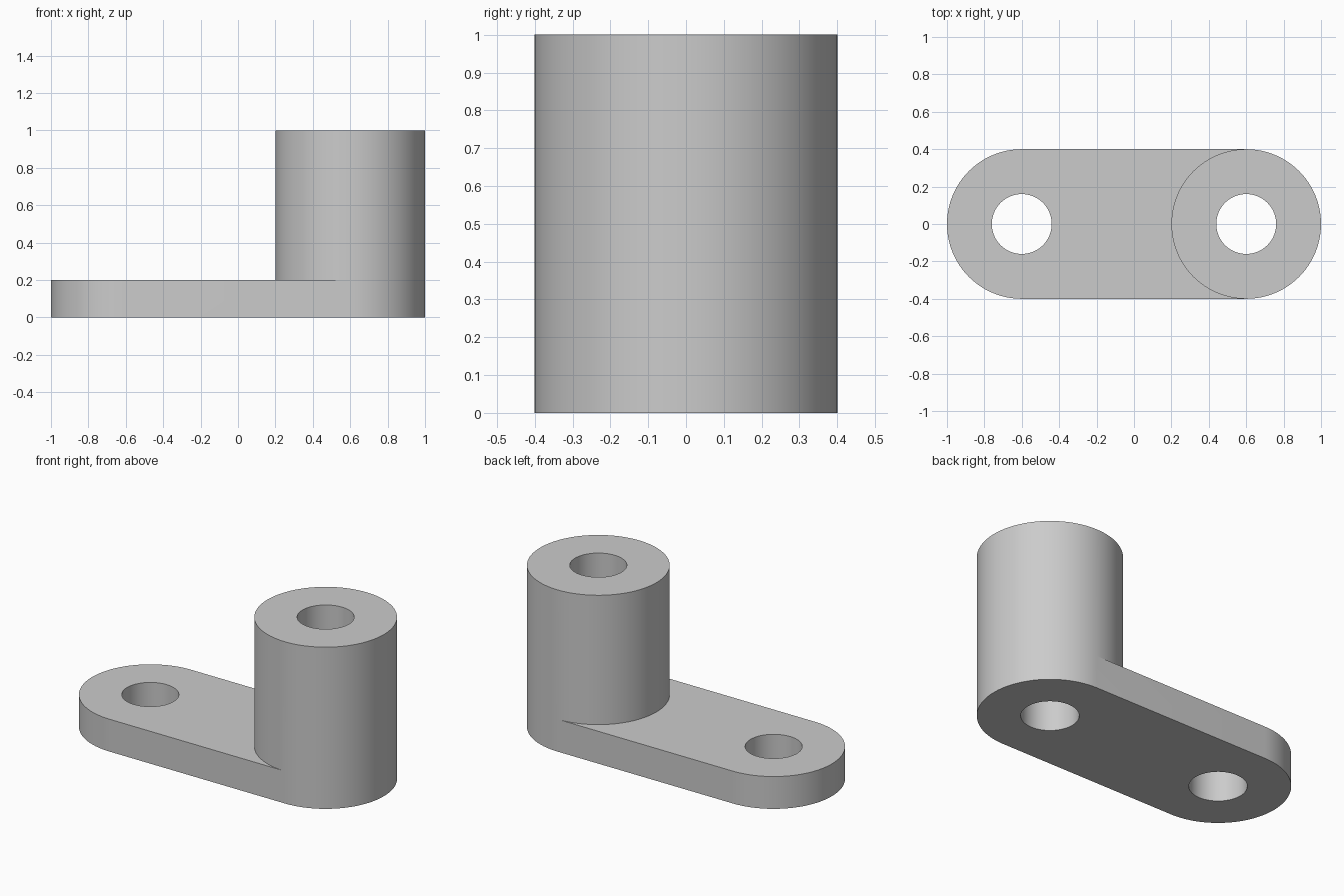
import bpy
import bmesh
from math import sin, cos, pi, radians

if "Cube" in bpy.data.objects:
    bpy.data.objects.remove(bpy.data.objects["Cube"], do_unlink=True)

SEGMENTS = 96
OFFSET = 0.6        # distance of each bore axis from the centre
OUTER, BORE = 0.4, 0.16
PLATE_TOP, POST_TOP = 0.2, 1.0


def arc(cx, radius, start, sweep):
    """Points on an arc centred on the x axis, both ends included."""
    steps = round(SEGMENTS * abs(sweep) / 360)
    return [(cx + radius * cos(radians(start + sweep * i / steps)),
             radius * sin(radians(start + sweep * i / steps)))
            for i in range(steps + 1)]


def circle(cx, radius):
    return arc(cx, radius, 0, 360)[:-1]


def wall(bm, loop, z0, z1):
    """Vertical wall standing on a closed loop."""
    low = [bm.verts.new((x, y, z0)) for x, y in loop]
    high = [bm.verts.new((x, y, z1)) for x, y in loop]
    for i in range(len(loop)):
        j = (i + 1) % len(loop)
        bm.faces.new((low[i], low[j], high[j], high[i]))


def cap(bm, loops, z, up):
    """Flat face filling the first loop, pierced by the others."""
    edges = []
    for loop in loops:
        ring = [bm.verts.new((x, y, z)) for x, y in loop]
        edges += [bm.edges.new((ring[i - 1], ring[i])) for i in range(len(ring))]
    bmesh.ops.triangle_fill(bm, edges=edges, use_beauty=True, normal=(0, 0, up))


far_end = arc(-OFFSET, OUTER, 90, 180)
outline = far_end + arc(OFFSET, OUTER, -90, 180)
plate_top = far_end + arc(OFFSET, OUTER, 270, -180)
post = circle(OFFSET, OUTER)
plate_bore = circle(-OFFSET, BORE)
post_bore = circle(OFFSET, BORE)

bm = bmesh.new()
# Rounded arm plate
wall(bm, outline, 0, PLATE_TOP)
cap(bm, [outline, plate_bore, post_bore], 0, -1)
cap(bm, [plate_top, plate_bore], PLATE_TOP, 1)
# Tall round post
wall(bm, post, PLATE_TOP, POST_TOP)
cap(bm, [post, post_bore], POST_TOP, 1)
# Through bores
wall(bm, plate_bore, 0, PLATE_TOP)
wall(bm, post_bore, 0, POST_TOP)

bmesh.ops.remove_doubles(bm, verts=bm.verts[:], dist=0.00005)
bmesh.ops.recalc_face_normals(bm, faces=bm.faces[:])
mesh = bpy.data.meshes.new("lever_arm")
bm.to_mesh(mesh)
bm.free()

lever = bpy.data.objects.new("lever_arm", mesh)
bpy.context.collection.objects.link(lever)

# Plain grey finish
grey = bpy.data.materials.new("plain grey")
grey.use_nodes = True
colour = (0.6, 0.6, 0.6, 1)
grey.diffuse_color = colour
grey.node_tree.nodes["Principled BSDF"].inputs["Base Color"].default_value = colour
mesh.materials.append(grey)

bpy.ops.object.select_all(action="DESELECT")
lever.select_set(True)
bpy.context.view_layer.objects.active = lever
bpy.ops.object.shade_smooth_by_angle(angle=radians(30))
